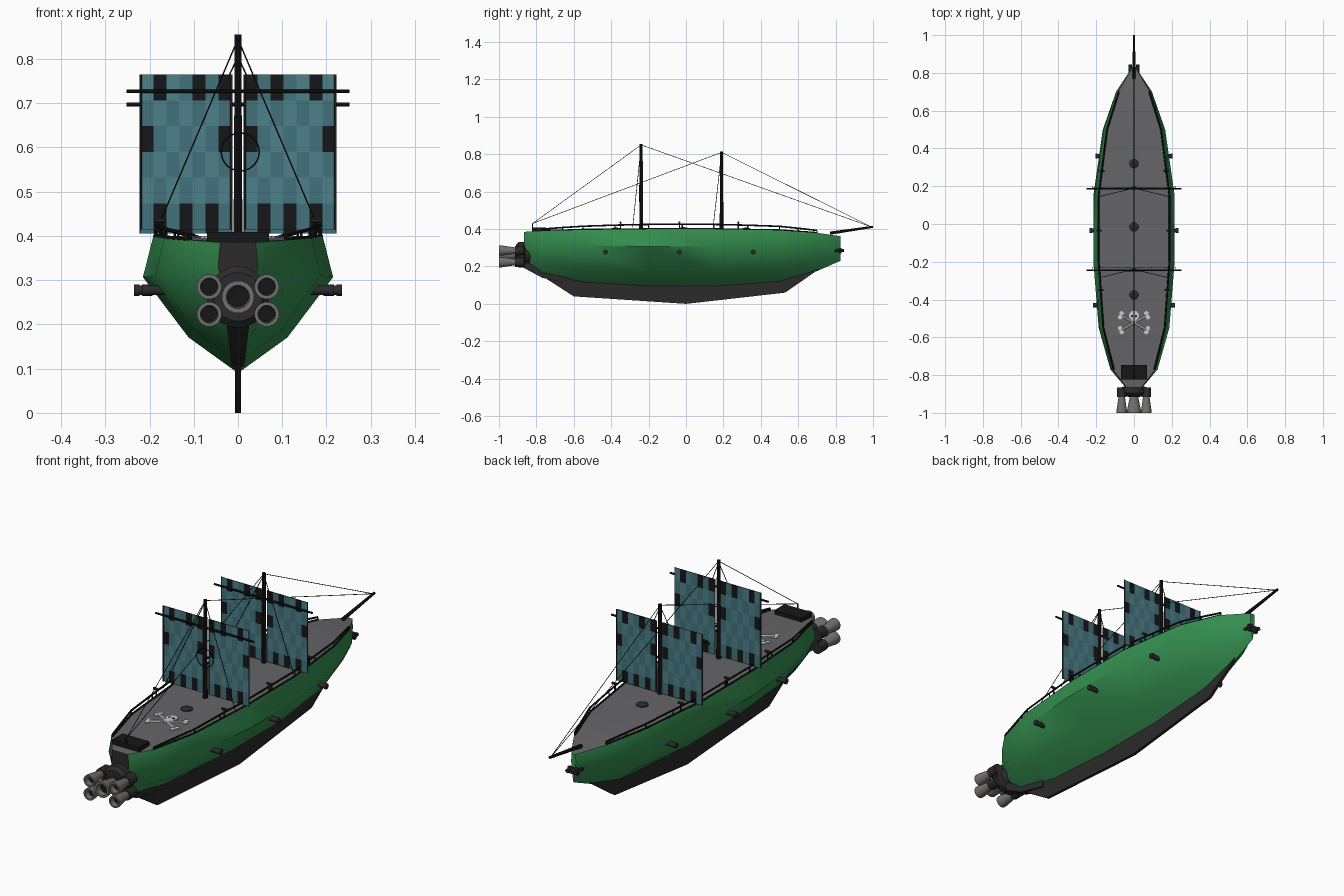
import bpy, bmesh, math
from mathutils import Vector

if "Cube" in bpy.data.objects:
    bpy.data.objects.remove(bpy.data.objects["Cube"])

def material(name, r, g, b):
    m = bpy.data.materials.new(name)
    m.diffuse_color = (r, g, b, 1)
    m.use_nodes = True
    m.node_tree.nodes["Principled BSDF"].inputs["Base Color"].default_value = m.diffuse_color
    return m

GREEN = material("hull_green", .035, .28, .08)
BLACK = material("black", .008, .008, .009)
DARK = material("dark_metal", .025, .023, .024)
METAL = material("nozzle_metal", .17, .165, .16)
DECK = material("deck_grey", .13, .13, .14)
TEAL = material("sail_teal", .075, .22, .26)
TEAL2 = material("sail_teal_dark", .055, .17, .20)
BONE = material("bone", .6, .6, .58)

def make(name, verts, faces, mats, smooth=None):
    me = bpy.data.meshes.new(name)
    me.from_pydata([tuple(v) for v in verts], [], faces)
    bm = bmesh.new(); bm.from_mesh(me)
    bmesh.ops.recalc_face_normals(bm, faces=bm.faces[:])
    bm.to_mesh(me); bm.free()
    ob = bpy.data.objects.new(name, me)
    bpy.context.collection.objects.link(ob)
    for m in mats:
        me.materials.append(m)
    if smooth:
        bpy.ops.object.select_all(action='DESELECT')
        ob.select_set(True)
        bpy.context.view_layer.objects.active = ob
        bpy.ops.object.shade_smooth_by_angle(angle=math.radians(smooth))
    return ob

def lathe(name, base, axis, profile, mat, n=16, closed=False):
    """Rings of (radius, distance) about an axis; closed joins last ring to first."""
    axis = Vector(axis).normalized()
    u = axis.orthogonal().normalized(); w = axis.cross(u)
    verts, faces = [], []
    for r, t in profile:
        for k in range(n):
            a = 2 * math.pi * (k + .5) / n
            verts.append(Vector(base) + axis * t + r * (u * math.cos(a) + w * math.sin(a)))
    m = len(profile)
    for i in range(m if closed else m - 1):
        p, q = i * n, (i + 1) % m * n
        faces += [(p + k, p + (k + 1) % n, q + (k + 1) % n, q + k) for k in range(n)]
    if not closed:
        faces += [tuple(range(n)), tuple(range((m - 1) * n, m * n))]
    return make(name, verts, faces, [mat], 35)

def rod(name, a, b, r, mat=BLACK, n=8, r2=None):
    d = Vector(b) - Vector(a)
    return lathe(name, a, d, [(r, 0), (r if r2 is None else r2, d.length)], mat, n)

def box(name, c, s, mat):
    v = [(c[0] + x * s[0] / 2, c[1] + y * s[1] / 2, c[2] + z * s[2] / 2)
         for x in (-1, 1) for y in (-1, 1) for z in (-1, 1)]
    return make(name, v, [(0, 1, 3, 2), (4, 5, 7, 6), (0, 1, 5, 4), (2, 3, 7, 6), (0, 2, 6, 4), (1, 3, 7, 5)], [mat])

# Hull stations: y, half width, bottom z, deck z
ST = [(-.865, .045, .20, .385), (-.77, .125, .15, .391), (-.55, .187, .112, .396), (-.2, .215, .09, .40),
      (.15, .215, .09, .40), (.5, .165, .115, .394), (.7, .095, .175, .38), (.825, .012, .23, .362)]

def at(y, k):
    for a, b in zip(ST, ST[1:]):
        if y <= b[0]:
            return a[k] + (b[k] - a[k]) * (y - a[0]) / (b[0] - a[0])
    return ST[-1][k]

SEC = [(.89, 1), (1, .7), (.52, .26), (0, 0), (-.52, .26), (-1, .7), (-.89, 1)]
verts = [(fx * w, y, zb + fz * (zt - zb)) for y, w, zb, zt in ST for fx, fz in SEC]
faces = [(i * 7 + j, i * 7 + j + 1, i * 7 + j + 8, i * 7 + j + 7) for i in range(7) for j in range(6)]
hull = make("hull", verts, faces + [tuple(range(7)), tuple(range(49, 56))], [GREEN, DARK], 50)
hull.data.polygons[42].material_index = 1

# Deck
verts = [(s * .89 * w, y, zt) for y, w, zb, zt in ST for s in (-1, 1)]
make("deck", verts, [(2 * i, 2 * i + 1, 2 * i + 3, 2 * i + 2) for i in range(7)], [DECK], 50)

# Keel blade and stern strip
K = [(-.79, .17), (-.74, .13), (-.6, .04), (0, 0), (.53, .06), (.71, .185), (.45, .2), (-.45, .2)]
n = len(K)
make("keel", [(x, y, z) for x in (-.007, .007) for y, z in K],
     [tuple(range(n)), tuple(range(n, 2 * n))] + [(i, (i + 1) % n, n + (i + 1) % n, n + i) for i in range(n)], [DARK])
S = [(-.872, .195, .025), (-.77, .14, .018), (-.62, .105, .014)]
verts = [(x * w, y, z + dz) for y, z, w in S for x, dz in ((-1, 0), (1, 0), (1, .04), (-1, .04))]
make("stern_post", verts, [(i * 4 + j, i * 4 + (j + 1) % 4, i * 4 + 4 + (j + 1) % 4, i * 4 + 4 + j)
     for i in range(2) for j in range(4)] + [(0, 1, 2, 3), (8, 9, 10, 11)], [DARK])

# Engine block and five flared nozzles
lathe("engine_block", (0, -.82, .262), (0, -1, 0), [(.04, 0), (.052, .04), (.07, .045), (.07, .075), (.055, .09)], DARK, 16)
for i, (x, z, r) in enumerate([(0, .262, .037), (-.065, .285, .028), (.065, .285, .028), (-.065, .223, .028), (.065, .223, .028)]):
    rod("nozzle_mount", (x, -.865, z), (x, -.915, z), r * .9, DARK, 12)
    lathe("nozzle", (x, -.912, z), (0, -1, 0), [(r * .6, 0), (r * .95, .065), (r, .072), (r, .088),
          (r * .72, .088), (r * .5, .02)], METAL, 16, True)
    rod("nozzle_throat", (x, -.915, z), (x, -.975, z), r * .5, BLACK, 16, r * .68)
box("stern_hatch", (0, -.785, .398), (.14, .075, .022), BLACK)

# Masts, checkered sails, yards
for y, top, s0, s1 in ((-.24, .855, .415, .765), (.19, .815, .405, .735)):
    rod("mast", (0, y, .39), (0, y, top), .011, BLACK, 8, .008)
    rod("yard", (-.252, y - .004, s1 - .038), (.252, y - .004, s1 - .038), .0045)
    for side in (-1, 1):
        xs = [side * (.22 - .205 * i / 7) for i in range(8)]
        zs = [s1 - (s1 - s0) * j / 6 for j in range(7)]
        sail = make("sail", [(x, y + .006, z) for z in zs for x in xs],
                    [(j * 8 + i, j * 8 + i + 1, j * 8 + i + 9, j * 8 + i + 8) for j in range(6) for i in range(7)],
                    [TEAL, TEAL2, BLACK])
        black = {(0, 1), (0, 4), (0, 6), (5, 1), (5, 3), (5, 5), (2, 0), (2, 6)}
        for p in sail.data.polygons:
            j, i = divmod(p.index, 7)
            p.material_index = 2 if (j, i) in black else (i + j) % 2
        sail.modifiers.new("thickness", 'SOLIDIFY').thickness = .004
        for x in (xs[0], xs[-1]):
            rod("sail_edge", (x, y + .006, s0), (x, y + .006, s1), .003, DARK, 6)
        # Shrouds
        rod("shroud", (0, y, top - .01), (side * .185, y - .045, .41), .0017, BLACK, 5)
    # Stays to stern and bowsprit
    rod("stern_stay", (0, y, top - .005), (0, -.82, .43), .0015, BLACK, 5)
    rod("bow_stay", (0, y, top - .005), (0, .99, .412), .0015, BLACK, 5)
bpy.ops.mesh.primitive_torus_add(location=(.005, -.25, .59), rotation=(math.pi / 2, 0, 0), major_radius=.043,
                                 minor_radius=.0017, major_segments=24, minor_segments=6)
bpy.context.object.name = "sail_ring"
bpy.context.object.data.materials.append(BLACK)
rod("stern_stay_post", (0, -.82, .38), (0, -.82, .43), .003)
rod("bowsprit", (0, .77, .378), (0, 1.0, .412), .009, BLACK, 8, .006)

# Side guns, bow guns, railings, swivel guns
for s in (-1, 1):
    for y in (-.43, -.035, .36):
        x = at(y, 1)
        rod("side_gun", (s * (x - .06), y, .277), (s * (x + .012), y, .277), .011, DARK, 12)
        lathe("gun_muzzle", (s * (x + .008), y, .277), (s, 0, 0), [(.013, 0), (.013, .012)], DARK, 12)
    rod("bow_gun", (s * .02, .79, .285), (s * .02, .845, .285), .009, DARK, 10)
    box("bow_gun_mount", (s * .013, .825, .285), (.026, .012, .03), DARK)
    ys = [-.77, -.66, -.55, -.38, -.2, -.02, .15, .33, .5, .6, .7]
    pts = [(s * (.89 * at(y, 1) - .004), y, at(y, 3)) for y in ys]
    up = [(x, y, z + .008 + .017 * (1 - abs(y / .78) ** 3)) for x, y, z in pts]
    for a, b in zip(up, up[1:]):
        rod("rail", a, b, .0045, BLACK, 6)
    for a, b in zip(pts, up):
        rod("rail_post", a, b, .003, BLACK, 6)
    for a, b in zip(pts, pts[1:]):
        rod("deck_trim", a, b, .005, BLACK, 6)
    for y in (-.35, -.035, .28):
        x = .89 * at(y, 1) - .006
        rod("swivel_post", (s * x, y, .4), (s * x, y, .43), .004)
        rod("swivel_gun", (s * (x - .012), y, .435), (s * (x + .014), y, .435), .006, DARK)

# Deck hatches
for y in (-.375, -.015, .32):
    lathe("deck_hatch", (0, y, at(y, 3) - .002), (0, 0, 1), [(.026, 0), (.026, .006), (.018, .01), (.006, .012)], DARK, 16)

# Crossed bones and skull inlay on deck
def disc(name, x, y, r, mat, h):
    rod(name, (x, y, .394), (x, y, .394 + h), r, mat, 12)

for s in (-1, 1):
    rod("deck_bone", (-s * .065, -.56, .396), (s * .065, -.485, .396), .007, BONE, 6)
    for e in (-1, 1):
        for dx, dy in ((.0, .012 * e), (.008, -.008 * e)):
            disc("bone_knob", s * (.065 + dx), -.5225 + e * .0375 + dy, .012, BONE, .006)
    disc("skull_eye", s * .01, -.488, .006, BLACK, .0085)
disc("deck_skull", 0, -.485, .027, BONE, .0075)
box("skull_jaw", (0, -.512, .397), (.028, .022, .009), BONE)
